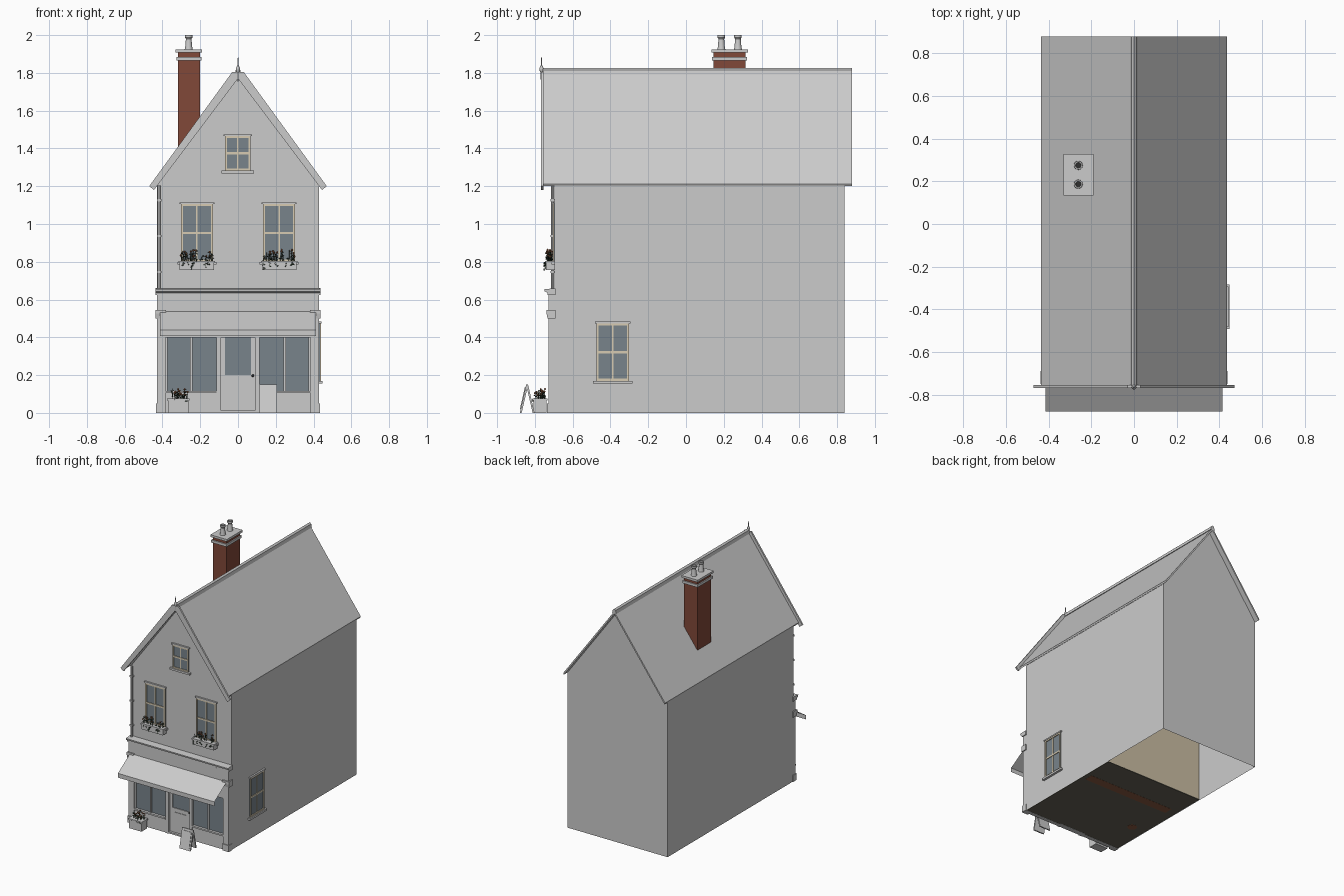
import bpy, bmesh, math, random
from mathutils import Matrix, Vector

if "Cube" in bpy.data.objects:
    bpy.data.objects.remove(bpy.data.objects["Cube"])
random.seed(4)

def mat(name, *c):
    m = bpy.data.materials.new(name)
    m.diffuse_color = (*c, 1)
    m.use_nodes = True
    m.node_tree.nodes["Principled BSDF"].inputs["Base Color"].default_value = m.diffuse_color
    return m

BRICK = mat("brick", 0.22, 0.065, 0.04)
GLASS = mat("glass", 0.19, 0.23, 0.26)
FRAME = mat("cream_frame", 0.68, 0.6, 0.45)
PLASTER = mat("plaster", 0.6, 0.51, 0.37)
FLOOR = mat("dark_floor", 0.13, 0.12, 0.09)
WOOD = mat("counter_wood", 0.25, 0.1, 0.05)
LEAF = mat("leaf", 0.03, 0.05, 0.03)
BLOOM = mat("bloom", 0.35, 0.13, 0.06)
DARK = mat("dark", 0.03, 0.03, 0.03)

def finish(name, bm, m=None, smooth=False, normals=True):
    if normals:
        bmesh.ops.recalc_face_normals(bm, faces=bm.faces)
    me = bpy.data.meshes.new(name)
    bm.to_mesh(me)
    bm.free()
    ob = bpy.data.objects.new(name, me)
    bpy.context.collection.objects.link(ob)
    if m:
        me.materials.append(m)
    if smooth:
        bpy.ops.object.select_all(action='DESELECT')
        ob.select_set(True)
        bpy.context.view_layer.objects.active = ob
        bpy.ops.object.shade_smooth_by_angle()
    return ob

def boxes(name, lst, m=None, mtx=Matrix()):
    """One object from boxes (x0, x1, y0, y1, z0, z1)."""
    bm = bmesh.new()
    for x0, x1, y0, y1, z0, z1 in lst:
        t = Matrix.Translation(((x0+x1)/2, (y0+y1)/2, (z0+z1)/2))
        bmesh.ops.create_cube(bm, size=1, matrix=mtx @ t @ Matrix.Diagonal((x1-x0, y1-y0, z1-z0, 1)))
    return finish(name, bm, m)

def sheet(name, verts, faces, m=None):
    bm = bmesh.new()
    vs = [bm.verts.new(v) for v in verts]
    for f in faces:
        bm.faces.new([vs[i] for i in f])
    return finish(name, bm, m)

def extrude(name, pts, a0, a1, axis, m=None):
    """Profile (u, z) extruded along x or y."""
    put = (lambda u, z, a: (a, u, z)) if axis == 'x' else (lambda u, z, a: (u, a, z))
    n = len(pts)
    verts = [put(u, z, a) for a in (a0, a1) for u, z in pts]
    faces = [range(n), range(n, 2*n)] + [(i, (i+1) % n, n+(i+1) % n, n+i) for i in range(n)]
    return sheet(name, verts, faces, m)

def lathe(name, prof, x, y, m=None, seg=20):
    bm = bmesh.new()
    vs = [bm.verts.new((x+r, y, z)) for r, z in prof]
    es = [bm.edges.new(p) for p in zip(vs, vs[1:])]
    bmesh.ops.spin(bm, geom=vs+es, cent=(x, y, 0), axis=(0, 0, 1), angle=2*math.pi, steps=seg)
    bmesh.ops.remove_doubles(bm, verts=bm.verts, dist=1e-5)
    return finish(name, bm, m, True)

def window(name, w, z0, z1, mtx, sill=True):
    """Sash window facing -y on the wall plane y = 0."""
    h, zm, f = w/2, (z0+z1)/2, 0.011
    boxes(name+"_glass", [(-h, h, -0.004, 0.003, z0, z1)], GLASS, mtx)
    boxes(name+"_frame", [(-h, -h+f, -0.01, 0, z0, z1), (h-f, h, -0.01, 0, z0, z1),
                          (-h, h, -0.01, 0, z0, z0+f), (-h, h, -0.01, 0, z1-f, z1),
                          (-h, h, -0.009, 0, zm-0.006, zm+0.006),
                          (-0.004, 0.004, -0.008, 0, z0, z1)], FRAME, mtx)
    boxes(name+"_lintel", [(-h-0.008, h+0.008, -0.013, 0, z1, z1+0.01)], None, mtx)
    if sill:
        boxes(name+"_sill", [(-h-0.018, h+0.018, -0.018, 0, z0-0.015, z0)], None, mtx)

def plants(name, x0, x1, y0, y1, z, up, down):
    """Stems, leaves and blooms growing out of a box."""
    green, bloom = bmesh.new(), bmesh.new()
    for i in range(26):
        x, y = random.uniform(x0, x1), random.uniform(y0, y1)
        trail = i % 4 == 0 and down > 0
        tip = Vector((x+random.uniform(-.012, .012), y0-0.006 if trail else y,
                      z-random.uniform(.3, 1)*down if trail else z+random.uniform(.35, 1)*up))
        base = Vector((x, y0-0.003 if trail else y, z))
        q = (tip-base).to_track_quat('Z', 'Y').to_matrix().to_4x4()
        bmesh.ops.create_cone(green, segments=4, radius1=.0015, radius2=.001, depth=(tip-base).length,
                              matrix=Matrix.Translation((base+tip)/2) @ q)
        for k in range(5):
            p = base.lerp(tip, random.uniform(.15, 1))
            r = Matrix.Rotation(random.uniform(0, 6.28), 4, 'Z') @ Matrix.Rotation(random.uniform(-1, 1), 4, 'X')
            l = random.uniform(.009, .015)
            shape = [(0, 0, 0), (l*.5, l*.35, 0), (l, 0, -.002), (l*.5, -l*.35, 0)]
            green.faces.new([green.verts.new(p + r @ Vector(s)) for s in shape])
        if i % 2:
            bmesh.ops.create_icosphere(bloom, subdivisions=1, radius=.006, matrix=Matrix.Translation(tip))
    finish(name+"_leaves", green, LEAF, normals=False)
    finish(name+"_blooms", bloom, BLOOM)

W, YF, YB = 0.43, -0.695, 0.84

# Hollow wall shell, open at the bottom and behind the shopfront
sheet("house_walls", [(-W, YF, 0), (W, YF, 0), (W, YB, 0), (-W, YB, 0),
                      (-W, YF, 1.2), (W, YF, 1.2), (W, YB, 1.2), (-W, YB, 1.2),
                      (0, YF, 1.785), (0, YB, 1.785), (-W, YF, .55), (W, YF, .55)],
      [(0, 10, 4, 7, 3), (1, 2, 6, 5, 11), (3, 7, 9, 6, 2), (10, 11, 5, 8, 4)])

# Roof slabs, ridge cap, bargeboards and finial
extrude("roof", [(0, 1.805), (.437, 1.212), (.432, 1.2), (0, 1.786), (-.432, 1.2), (-.437, 1.212)],
        -0.757, 0.88, 'y')
extrude("ridge_cap", [(-.017, 1.79), (-.012, 1.815), (0, 1.826), (.012, 1.815), (.017, 1.79)], -.757, .88, 'y')
for s, side in ((-1, "left"), (1, "right")):
    extrude("bargeboard_"+side, [(0, 1.77), (0, 1.805), (s*.03, 1.805), (s*.47, 1.2), (s*.445, 1.18)],
            -.768, -.755, 'y')
lathe("finial", [(0, 1.75), (.004, 1.765), (.004, 1.8), (.011, 1.815), (.011, 1.825),
                 (.004, 1.838), (.002, 1.87), (0, 1.9)], 0, -.765, None, 12)

# Chimney with bands, cap and pots
boxes("chimney_stack", [(-.318, -.202, .145, .315, 1.3, 1.908)], BRICK)
boxes("chimney_band", [(-.326, -.194, .137, .323, 1.865, 1.885)])
boxes("chimney_cap", [(-.33, -.19, .134, .328, 1.908, 1.925)])
for i, y in enumerate((.187, .275)):
    lathe(f"chimney_pot_{i}", [(.021, 1.925), (.018, 1.94), (.015, 1.98), (.02, 1.987), (.02, 2.0),
                               (.013, 2.0), (.012, 1.94), (0, 1.94)], -.261, y)
    lathe(f"pot_hole_{i}", [(.013, 1.96), (0, 1.96)], -.261, y, DARK)

# Windows, flower boxes on the first floor
for s, side in ((-1, "left"), (1, "right")):
    x = s*.218
    window("upper_window_"+side, .17, .8, 1.105, Matrix.Translation((x, YF, 0)))
    boxes("flower_box_"+side, [(x-.092, x+.092, -.74, -.695, .757, .795),
                               (x-.096, x+.096, -.744, -.695, .795, .805)])
    plants("flower_box_"+side, x-.085, x+.085, -.738, -.705, .803, .062, .05)
window("attic_window", .135, 1.283, 1.465, Matrix.Translation((-.002, YF, 0)))
window("side_window", .172, .17, .473, Matrix.Translation((W, -.388, 0)) @ Matrix.Rotation(math.pi/2, 4, 'Z'))

# Downpipe with clips
lathe("downpipe", [(0, .655), (.009, .655), (.009, 1.205), (0, 1.205)], -.418, -.707, None, 12)
boxes("downpipe_clips", [(-.43, -.406, -.718, -.695, z, z+.012) for z in (.74, .93, 1.12)])

# Shopfront: fascia, cornice, pilasters and consoles
boxes("shop_fascia", [(-.43, .43, -.728, -.69, .4, .63)])
extrude("shop_cornice", [(-.69, .625), (-.733, .625), (-.733, .636), (-.748, .643), (-.75, .655), (-.69, .66)],
        -.438, .438, 'x')
for s, side in ((-1, "left"), (1, "right")):
    def bx(a, b, *r):
        return (min(s*a, s*b), max(s*a, s*b), *r)
    boxes("pilaster_"+side, [bx(.383, .43, -.728, -.69, 0, .5), bx(.38, .435, -.735, -.69, 0, .05)])
    extrude("console_"+side, [(-.69, .5), (-.733, .5), (-.738, .525), (-.738, .545), (-.69, .545)],
            *sorted((s*.38, s*.438)), 'x')
    # Stall riser, display glass, glazing bars and door post
    boxes("stall_riser_"+side, [bx(.115, .383, -.72, -.69, 0, .105), bx(.115, .383, -.728, -.69, .105, .117)])
    boxes("display_glass_"+side, [bx(.115, .383, -.708, -.703, .117, .41)], GLASS)
    boxes("glazing_bars_"+side, [bx(.242, .253, -.718, -.7, .117, .41), bx(.373, .383, -.718, -.7, .117, .41)])
    boxes("door_post_"+side, [bx(.09, .115, -.725, -.68, 0, .41)])

# Door with glass, lower panel, step and knob
boxes("door", [(-.09, -.07, -.702, -.685, .012, .41), (.07, .09, -.702, -.685, .012, .41),
               (-.07, .07, -.702, -.685, .012, .2)])
boxes("door_panel", [(-.055, .055, -.706, -.7, .04, .17)])
boxes("door_glass", [(-.07, .07, -.696, -.692, .2, .41)], GLASS)
boxes("door_step", [(-.09, .09, -.72, -.68, 0, .012)])
bm = bmesh.new()
bmesh.ops.create_uvsphere(bm, u_segments=12, v_segments=8, radius=.007, matrix=Matrix.Translation((.079, -.708, .197)))
finish("door_knob", bm, DARK, True)

# Awning: thin cloth with a hanging valance
sheet("awning", [(s*.414, y, z) for y, z in ((-.73, .537), (-.88, .44), (-.88, .407)) for s in (-1, 1)],
      [(0, 1, 3, 2), (2, 3, 5, 4)])

# Pavement: planter and folding sign board
boxes("planter", [(-.37, -.262, -.808, -.738, 0, .066), (-.375, -.257, -.812, -.734, .066, .076)])
plants("planter", -.362, -.27, -.8, -.745, .075, .055, .02)
extrude("sign_board_front", [(-.88, 0), (-.87, 0), (-.836, .148), (-.846, .15)], .113, .207, 'x')
extrude("sign_board_back", [(-.812, 0), (-.802, 0), (-.836, .15), (-.846, .148)], .113, .207, 'x')
extrude("sign_panel", [(-.8795, .02), (-.874, .02), (-.85, .135), (-.8535, .135)], .123, .197, 'x')

# Shop room: floor, plaster lining, counter and round table
RY = .22
boxes("shop_floor", [(-.425, .425, -.69, RY, 0.001, .008)], FLOOR)
sheet("shop_lining", [(x, y, z) for z in (.005, .6) for x, y in ((-.424, -.688), (.424, -.688), (.424, RY), (-.424, RY))],
      [(1, 2, 6, 5), (2, 3, 7, 6), (3, 0, 4, 7), (4, 5, 6, 7)], PLASTER)
boxes("counter", [(-.36, .39, -.08, -.01, 0, .2), (-.37, .4, -.095, .005, .2, .215)], WOOD)
lathe("round_table", [(0, 0), (.035, 0), (.035, .01), (.008, .015), (.008, .15), (.06, .15), (.06, .16), (0, .16)],
      -.31, -.39, WOOD)
